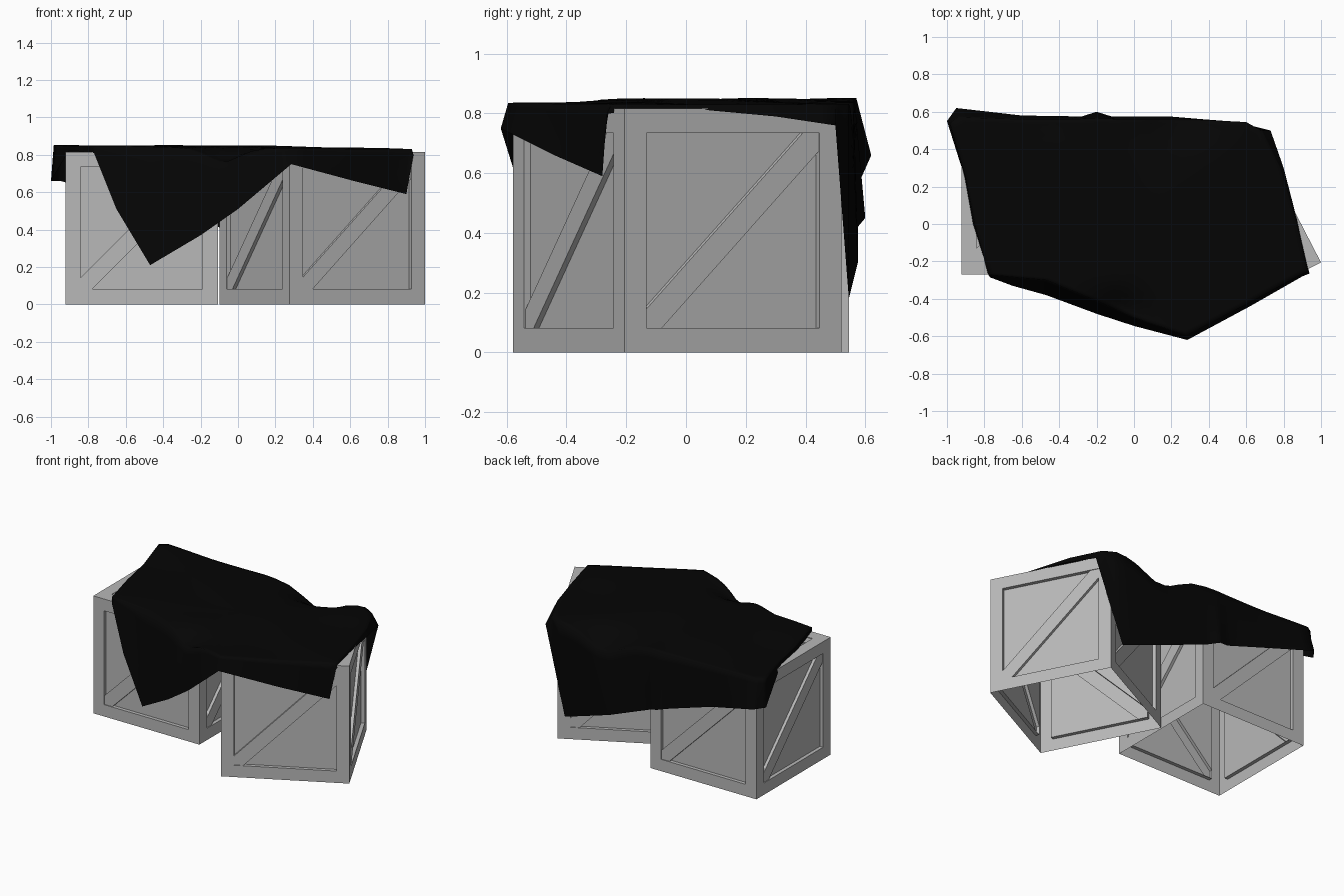
import bpy
import bmesh
import math
from mathutils import Matrix, Vector

if "Cube" in bpy.data.objects:
    bpy.data.objects.remove(bpy.data.objects["Cube"], do_unlink=True)


def make_material(name, value):
    mat = bpy.data.materials.new(name)
    mat.use_nodes = True
    color = (value, value, value, 1)
    mat.diffuse_color = color
    bsdf = mat.node_tree.nodes["Principled BSDF"]
    bsdf.inputs["Base Color"].default_value = color
    bsdf.inputs["Roughness"].default_value = 0.9
    return mat


def add_object(name, bm, mat):
    mesh = bpy.data.meshes.new(name)
    bm.to_mesh(mesh)
    bm.free()
    mesh.materials.append(mat)
    obj = bpy.data.objects.new(name, mesh)
    bpy.context.collection.objects.link(obj)
    return obj


def push_face(bm, face, offset):
    """Extrude one face along an offset and return the moved face."""
    moved = bmesh.ops.extrude_discrete_faces(bm, faces=[face])["faces"][0]
    bmesh.ops.translate(bm, verts=moved.verts, vec=offset)
    return moved


SIZE = 0.816
FRAME = 0.082
RECESS = 0.025
BOARD_RISE = 0.02
BOARD_HALF = 0.043
UP = Vector((0, 0, 1))


def add_crate(name, x, y, angle, mat):
    """Open-bottomed crate: framed sides, sunk panels, a diagonal board on each."""
    bm = bmesh.new()
    bmesh.ops.create_cube(bm, size=SIZE)
    bottom = [f for f in bm.faces if f.normal.z < -0.5]
    bmesh.ops.delete(bm, geom=bottom, context="FACES_ONLY")
    sides = list(bm.faces)
    bmesh.ops.inset_individual(bm, faces=sides, thickness=FRAME, use_even_offset=True)
    for face in sides:
        normal = face.normal.copy()
        panel = push_face(bm, face, normal * -RECESS)
        center = panel.calc_center_median()

        # Split the panel along both edges of its diagonal board
        if abs(normal.z) > 0.5:
            across = Vector((1, -1, 0)).normalized()
        else:
            across = (UP.cross(normal) - UP).normalized()
        for side in (-1, 1):
            panel = min(bm.faces, key=lambda f: (f.calc_center_median() - center).length)
            bmesh.ops.bisect_plane(
                bm, geom=[panel, *panel.edges, *panel.verts],
                plane_co=center + across * side * BOARD_HALF, plane_no=across)
        board = min(bm.faces, key=lambda f: (f.calc_center_median() - center).length)
        push_face(bm, board, normal * BOARD_RISE)

    bm.transform(Matrix.Translation((x, y, SIZE / 2)) @ Matrix.Rotation(angle, 4, "Z"))
    return add_object(name, bm, mat)


grey = make_material("crate grey", 0.48)
black = make_material("cloth black", 0.0015)

add_crate("straight_crate", -0.515, 0.137, 0, grey)
add_crate("turned_crate", 0.45, -0.03, math.radians(27.3), grey)

# Cloth outline, counter-clockwise: shoulder x, y and hem x, y, z
DRAPE = [
    (-.78, -.27, -.77, -.285, .81),
    (-.63, -.285, -.65, -.33, .51),
    (-.47, -.30, -.47, -.38, .21),
    (-.2, -.41, -.2, -.48, .37),
    (0, -.5, 0, -.545, .51),
    (.28, -.595, .285, -.62, .75),
    (.6, -.43, .62, -.44, .66),
    (.9, -.267, .9, -.28, .59),
    (.93, -.25, .938, -.265, .8),
    (.86, .03, .87, .03, .815),
    (.78, .3, .8, .3, .79),
    (.68, .5, .73, .5, .76),
    (.6, .545, .55, .545, .18),
    (.3, .56, .19, .575, .3),
    (-.1, .562, -.12, .575, .42),
    (-.2, .565, -.2, .6, .45),
    (-.3, .562, -.28, .575, .47),
    (-.6, .56, -.6, .58, .57),
    (-.94, .57, -.95, .62, .66),
    (-.985, .54, -1, .55, .66),
    (-.9, .25, -.905, .25, .82),
    (-.85, 0, -.86, 0, .82),
]
STEPS = 4

# Unsupported spots between the crates: x, y, x spread, y spread, depth
SAGS = [(.25, .57, .18, .13, .12), (-.08, -.46, .15, .1, .08)]


def top_height(x, y, spread):
    """Nearly flat cloth top, lower at the rim and sagging between the crates."""
    wave = math.sin(7 * x + 3 * y) * math.cos(8 * y - 2 * x)
    z = 0.85 - 0.01 * x - 0.012 * spread + 0.004 * wave
    for sx, sy, wide, deep, depth in SAGS:
        z -= depth * math.exp(-((x - sx) / wide) ** 2 - ((y - sy) / deep) ** 2)
    return z


def add_cloth():
    # Subdivide the outline into matching shoulder and hem loops
    shoulder, hem = [], []
    for i, here in enumerate(DRAPE):
        after = DRAPE[(i + 1) % len(DRAPE)]
        for s in range(STEPS):
            p = [a + (b - a) * s / STEPS for a, b in zip(here, after)]
            shoulder.append(Vector((p[0], p[1], top_height(p[0], p[1], 1))))
            hem.append(Vector(p[2:]))

    bm = bmesh.new()
    mid = Vector((0, 0, top_height(0, 0, 0)))
    rings = []
    for spread in (0.2, 0.4, 0.6, 0.7, 0.8, 0.9, 0.96):
        ring = []
        for point in shoulder:
            p = mid.lerp(point, spread)
            p.z = top_height(p.x, p.y, spread)
            ring.append(bm.verts.new(p))
        rings.append(ring)
    for drop in (0, 0.15, 0.4, 0.7, 1):
        rings.append([bm.verts.new(a.lerp(b, drop)) for a, b in zip(shoulder, hem)])

    # Close the middle with a fan and bridge the loops
    hub = bm.verts.new(mid)
    count = len(shoulder)
    for i in range(count):
        j = (i + 1) % count
        bm.faces.new((hub, rings[0][i], rings[0][j]))
        for inner, outer in zip(rings, rings[1:]):
            bm.faces.new((inner[i], outer[i], outer[j], inner[j]))
    for face in bm.faces:
        face.smooth = True
    return add_object("draped_cloth", bm, black)


add_cloth()
